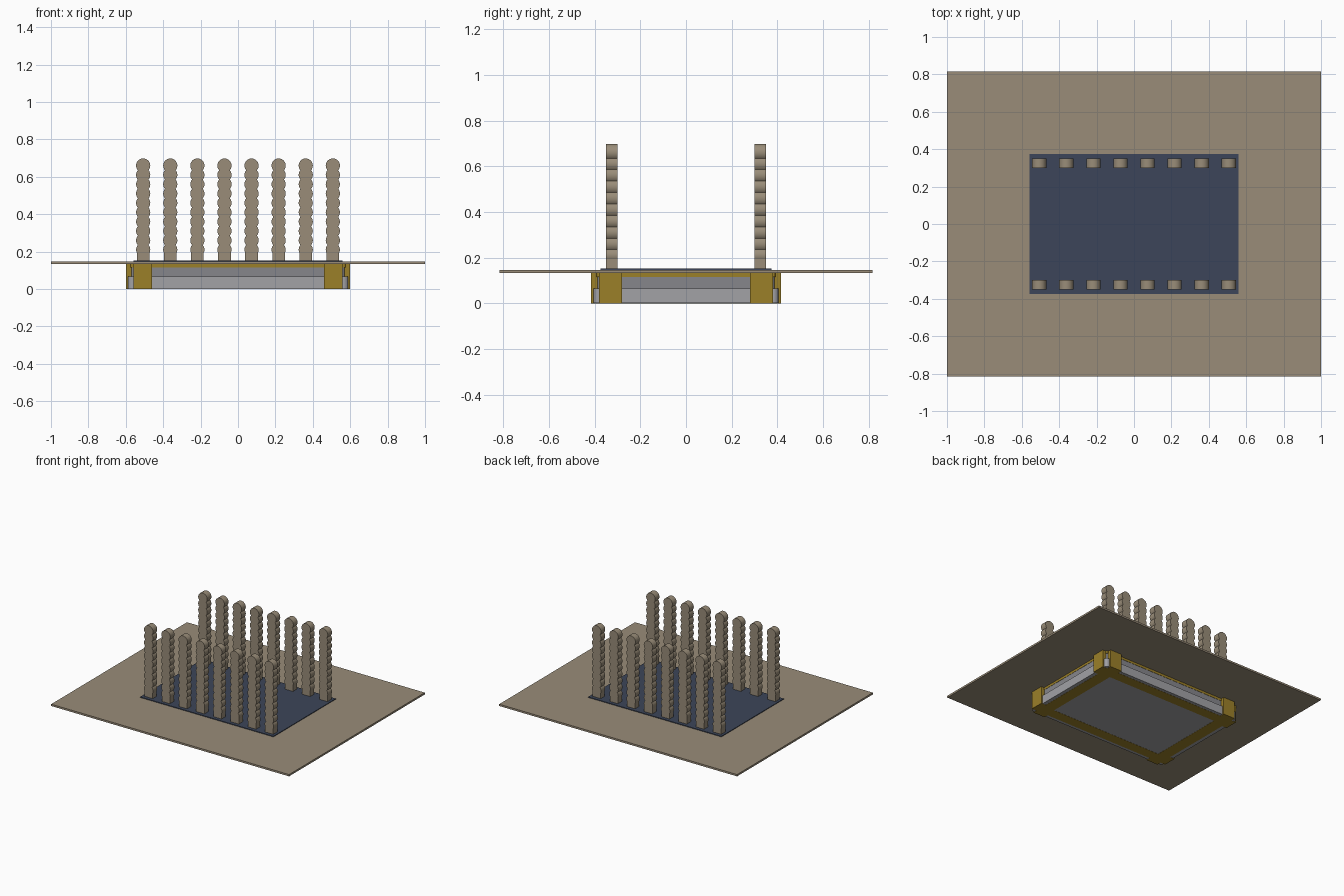
import bpy, bmesh, math
from mathutils import Matrix

if "Cube" in bpy.data.objects:
    bpy.data.objects.remove(bpy.data.objects["Cube"])


def material(name, rgb):
    m = bpy.data.materials.new(name)
    m.diffuse_color = (*rgb, 1)
    m.use_nodes = True
    m.node_tree.nodes["Principled BSDF"].inputs["Base Color"].default_value = m.diffuse_color
    return m


STONE = material("stone", (0.32, 0.265, 0.19))
GOLD = material("gold", (0.33, 0.215, 0.022))
BLUE = material("dark_blue", (0.045, 0.06, 0.10))
DARK = material("dark_grey", (0.24, 0.24, 0.26))
GREY = material("grey", (0.36, 0.36, 0.38))


def finish(name, bm, mat):
    mesh = bpy.data.meshes.new(name)
    bm.to_mesh(mesh)
    bm.free()
    mesh.materials.append(mat)
    ob = bpy.data.objects.new(name, mesh)
    bpy.context.collection.objects.link(ob)
    return ob


def add_box(bm, x0, x1, y0, y1, z0, z1):
    mat = (Matrix.Translation(((x0 + x1) / 2, (y0 + y1) / 2, (z0 + z1) / 2))
           @ Matrix.Diagonal((x1 - x0, y1 - y0, z1 - z0, 1)))
    return bmesh.ops.create_cube(bm, size=1, matrix=mat)["verts"]


def slab(name, hx, hy, z0, z1, mat, round_corners=0):
    bm = bmesh.new()
    add_box(bm, -hx, hx, -hy, hy, z0, z1)
    if round_corners:
        upright = [e for e in bm.edges
                   if abs(e.verts[0].co.z - e.verts[1].co.z) > 1e-4]
        bmesh.ops.bevel(bm, geom=upright, offset=round_corners,
                        segments=4, profile=0.5, affect='EDGES')
    return finish(name, bm, mat)


# Base: stepped body with a trim band under the wide plate
slab("base_lower", 0.588, 0.404, 0.001, 0.066, GREY, 0.02)
slab("base_upper", 0.573, 0.389, 0.066, 0.115, DARK, 0.02)
slab("base_trim", 0.575, 0.391, 0.115, 0.134, GOLD, 0.01)
slab("wide_plate", 1.0, 0.815, 0.133, 0.147, STONE)
slab("floor_sheet", 0.56, 0.375, 0.14, 0.152, BLUE)

# Corner posts: two plates per corner, leaving a notch between them
bm = bmesh.new()
for sx in (-1, 1):
    for sy in (-1, 1):
        xs = sorted((sx * 0.46, sx * 0.56))
        ys = sorted((sy * 0.36, sy * 0.415))
        add_box(bm, *xs, *ys, 0, 0.135)
        xs = sorted((sx * 0.545, sx * 0.60))
        ys = sorted((sy * 0.28, sy * 0.38))
        add_box(bm, *xs, *ys, 0, 0.135)
finish("corner_posts", bm, GOLD)

# Thin frame on the underside
bm = bmesh.new()
for s in (-1, 1):
    add_box(bm, -0.56, 0.56, *sorted((s * 0.30, s * 0.38)), 0, 0.01)
    add_box(bm, *sorted((s * 0.47, s * 0.56)), -0.30, 0.30, 0, 0.01)
finish("bottom_frame", bm, GOLD)

# Pillars: stacks of overlapping discs with their axes along y
DISCS, STEP, RADIUS = 11, 0.05, 0.038
for row, y in (("front", -0.325), ("back", 0.325)):
    for i in range(8):
        x = -0.507 + i * 1.014 / 7
        bm = bmesh.new()
        for k in range(DISCS):
            z = 0.66 - k * STEP
            if z - RADIUS < 0.134:
                continue
            bmesh.ops.create_cone(
                bm, cap_ends=True, segments=24, radius1=RADIUS,
                radius2=RADIUS, depth=0.05,
                matrix=Matrix.Translation((x, y, z))
                @ Matrix.Rotation(math.pi / 2, 4, 'X'))
        # Foot block joins the lowest disc to the floor
        add_box(bm, x - 0.034, x + 0.034, y - 0.0245, y + 0.0245, 0.145, 0.21)
        ob = finish(f"{row}_pillar_{i + 1}", bm, STONE)
        bpy.ops.object.select_all(action='DESELECT')
        ob.select_set(True)
        bpy.context.view_layer.objects.active = ob
        bpy.ops.object.shade_smooth_by_angle(angle=math.radians(30))
